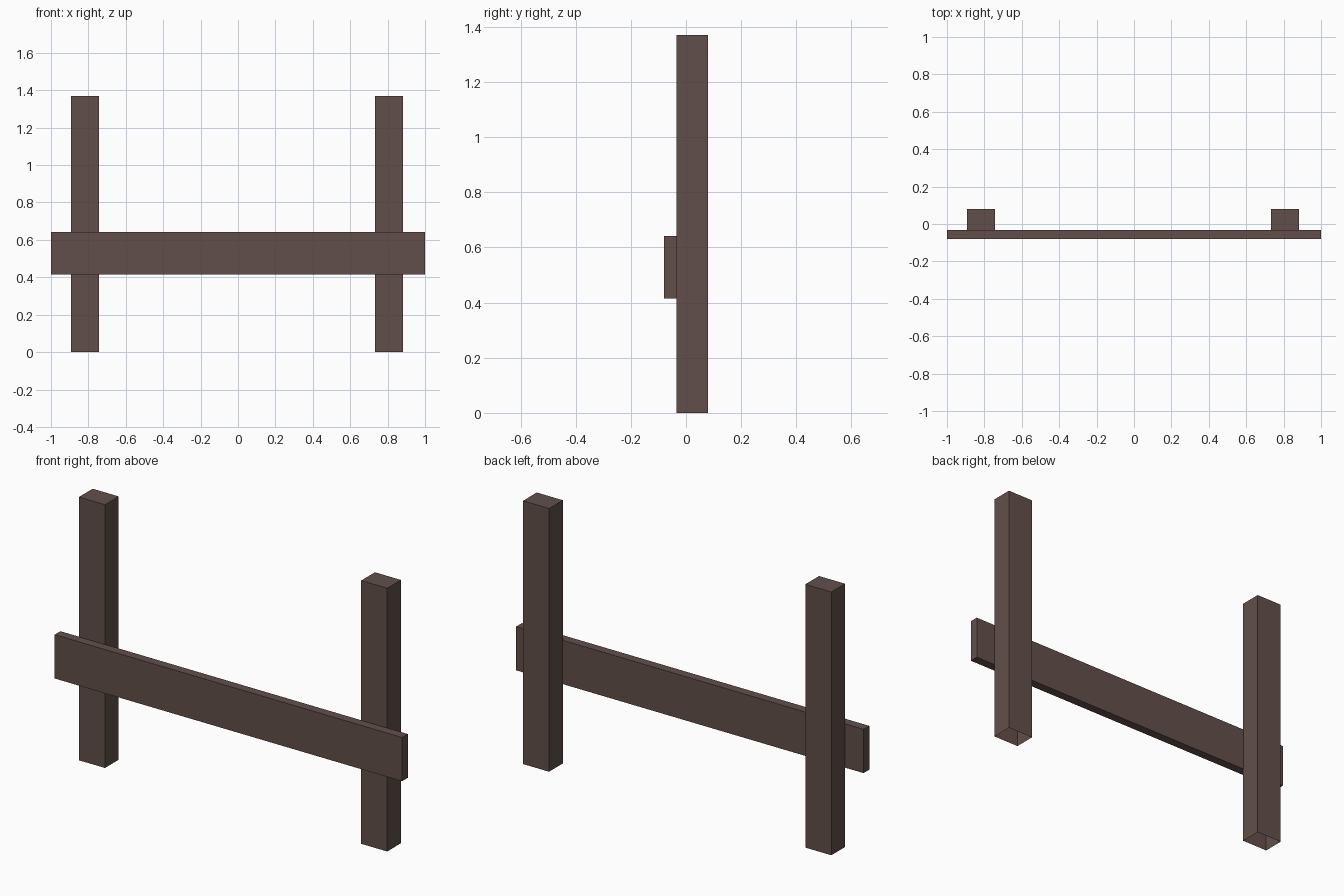
import bpy, bmesh
from mathutils import Vector

if "Cube" in bpy.data.objects:
    bpy.data.objects.remove(bpy.data.objects["Cube"])

wood = bpy.data.materials.new("dark brown wood")
wood.diffuse_color = (0.122, 0.078, 0.069, 1)
wood.use_nodes = True
wood.node_tree.nodes["Principled BSDF"].inputs["Base Color"].default_value = wood.diffuse_color


def box(name, lo, hi, open_bottom=False):
    lo, hi = Vector(lo), Vector(hi)
    bm = bmesh.new()
    bmesh.ops.create_cube(bm, size=1)
    for v in bm.verts:
        v.co = (lo + hi) / 2 + v.co * (hi - lo)
    bm.normal_update()
    if open_bottom:
        bottom = [f for f in bm.faces if f.normal.z < -0.5]
        bmesh.ops.delete(bm, geom=bottom, context='FACES_ONLY')
    mesh = bpy.data.meshes.new(name)
    bm.to_mesh(mesh)
    bm.free()
    mesh.materials.append(wood)
    obj = bpy.data.objects.new(name, mesh)
    bpy.context.collection.objects.link(obj)


# Upright posts, open underneath where they meet the ground
for name, x in (("left_post", -0.892), ("right_post", 0.733)):
    box(name, (x, -0.034, 0), (x + 0.15, 0.079, 1.37), open_bottom=True)

# Horizontal rail across the front of the posts
box("front_rail", (-1, -0.079, 0.414), (1, -0.032, 0.642))
